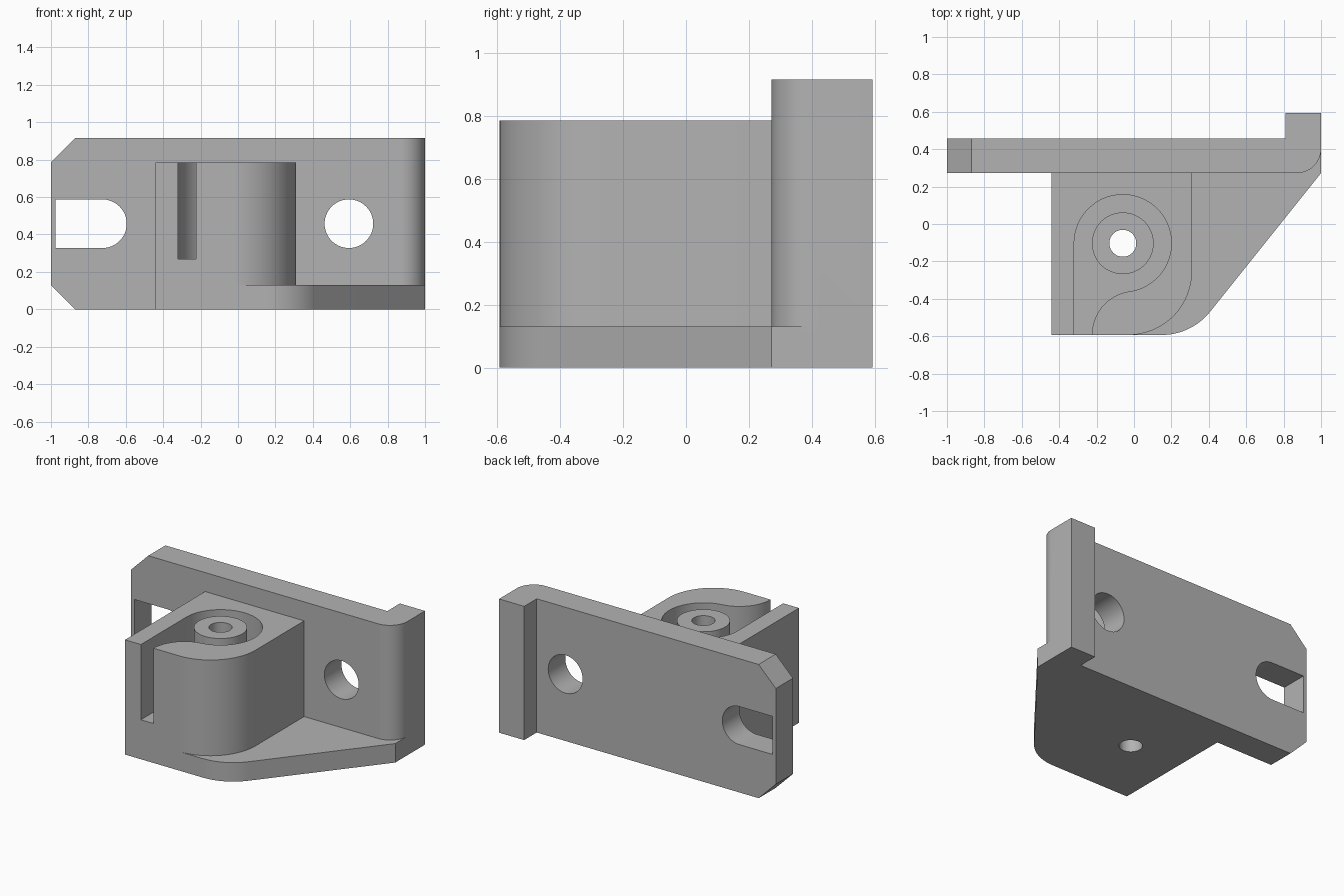
import bpy, bmesh
from math import sin, cos, radians

if "Cube" in bpy.data.objects:
    bpy.data.objects.remove(bpy.data.objects["Cube"], do_unlink=True)

steel = bpy.data.materials.new("grey_metal")
steel.use_nodes = True
GREY = (0.45, 0.45, 0.45, 1)
steel.diffuse_color = GREY
steel.node_tree.nodes["Principled BSDF"].inputs["Base Color"].default_value = GREY


def arc(cx, cy, r, start, end, steps=24):
    angles = [radians(start + (end - start) * i / steps) for i in range(steps + 1)]
    return [(cx + r * cos(a), cy + r * sin(a)) for a in angles]


def circle(cx, cy, r):
    return arc(cx, cy, r, 0, 360, 64)[:-1]


def prism(name, outline, lo, hi, axis="z"):
    """Extrude a flat outline from lo to hi along z (plan) or y (elevation)."""
    place = (lambda u, v, h: (u, v, h)) if axis == "z" else (lambda u, v, h: (u, h, v))
    bm = bmesh.new()
    low = [bm.verts.new(place(u, v, lo)) for u, v in outline]
    high = [bm.verts.new(place(u, v, hi)) for u, v in outline]
    bm.faces.new(low)
    bm.faces.new(high)
    for i in range(len(low)):
        j = (i + 1) % len(low)
        bm.faces.new((low[i], low[j], high[j], high[i]))
    bmesh.ops.recalc_face_normals(bm, faces=bm.faces)
    mesh = bpy.data.meshes.new(name)
    bm.to_mesh(mesh)
    bm.free()
    mesh.materials.append(steel)
    obj = bpy.data.objects.new(name, mesh)
    bpy.context.collection.objects.link(obj)
    return obj


def combine(target, tool, operation):
    mod = target.modifiers.new(operation.lower(), "BOOLEAN")
    mod.operation, mod.solver, mod.object = operation, "EXACT", tool
    bpy.context.view_layer.objects.active = target
    bpy.ops.object.modifier_apply(modifier=mod.name)
    bpy.data.objects.remove(tool, do_unlink=True)


FRONT, WALL, BACK, LIP = -0.593, 0.272, 0.457, 0.593
TOP, BASE_TOP, BLOCK_TOP = 0.915, 0.13, 0.785
LEFT, MID = -0.44, 0.4575
PIVOT = (-0.06, -0.103)

# Upright plate with rounded front corner and rear lip
bracket = prism("bracket", [(-1, WALL)] + arc(0.87, WALL + 0.13, 0.13, -90, 0)
                + [(1, LIP), (0.81, LIP), (0.81, BACK), (-1, BACK)], 0, TOP)

# Chamfered end
combine(bracket, prism("chamfer_outline", [
    (-1, 0.13), (-0.87, 0), (1.2, 0), (1.2, TOP), (-0.87, TOP), (-1, TOP - 0.13)],
    -1, 1, "y"), "INTERSECT")

# Base flange, running under the plate
combine(bracket, prism("base_flange", [(LEFT, FRONT)]
        + arc(0.149, FRONT + 0.33, 0.33, -90, -38.9)
        + [(1, WALL), (1, BACK), (LEFT, BACK)], 0, BASE_TOP), "UNION")

# Raised housing
combine(bracket, prism("housing", [(LEFT, FRONT)]
        + arc(-0.03, FRONT + 0.34, 0.34, -90, 0)
        + [(0.31, WALL + 0.05), (LEFT, WALL + 0.05)], 0, BLOCK_TOP), "UNION")

# Curved pocket opening through the front, with a bored post inside
combine(bracket, prism("pocket", [(-0.32, -0.8), (-0.225, -0.8)]
        + arc(0.01, FRONT, 0.235, 180, 98.1)
        + arc(*PIVOT, 0.26, -81.5, 180, 56), 0.27, 0.87), "DIFFERENCE")
combine(bracket, prism("post", circle(*PIVOT, 0.165), 0.2, BLOCK_TOP), "UNION")
combine(bracket, prism("post_bore", circle(*PIVOT, 0.072), -0.1, 1), "DIFFERENCE")

# Slot and round hole through the plate
combine(bracket, prism("slot", [(-0.975, MID - 0.13)]
        + arc(-0.725, MID, 0.13, -90, 90) + [(-0.975, MID + 0.13)],
        0, 0.8, "y"), "DIFFERENCE")
combine(bracket, prism("bolt_hole", circle(0.593, MID, 0.13), 0, 0.8, "y"), "DIFFERENCE")

# Smooth the curves, keep the edges crisp
bpy.ops.object.select_all(action="DESELECT")
bracket.select_set(True)
bpy.context.view_layer.objects.active = bracket
bpy.ops.object.shade_smooth_by_angle(angle=radians(25))
